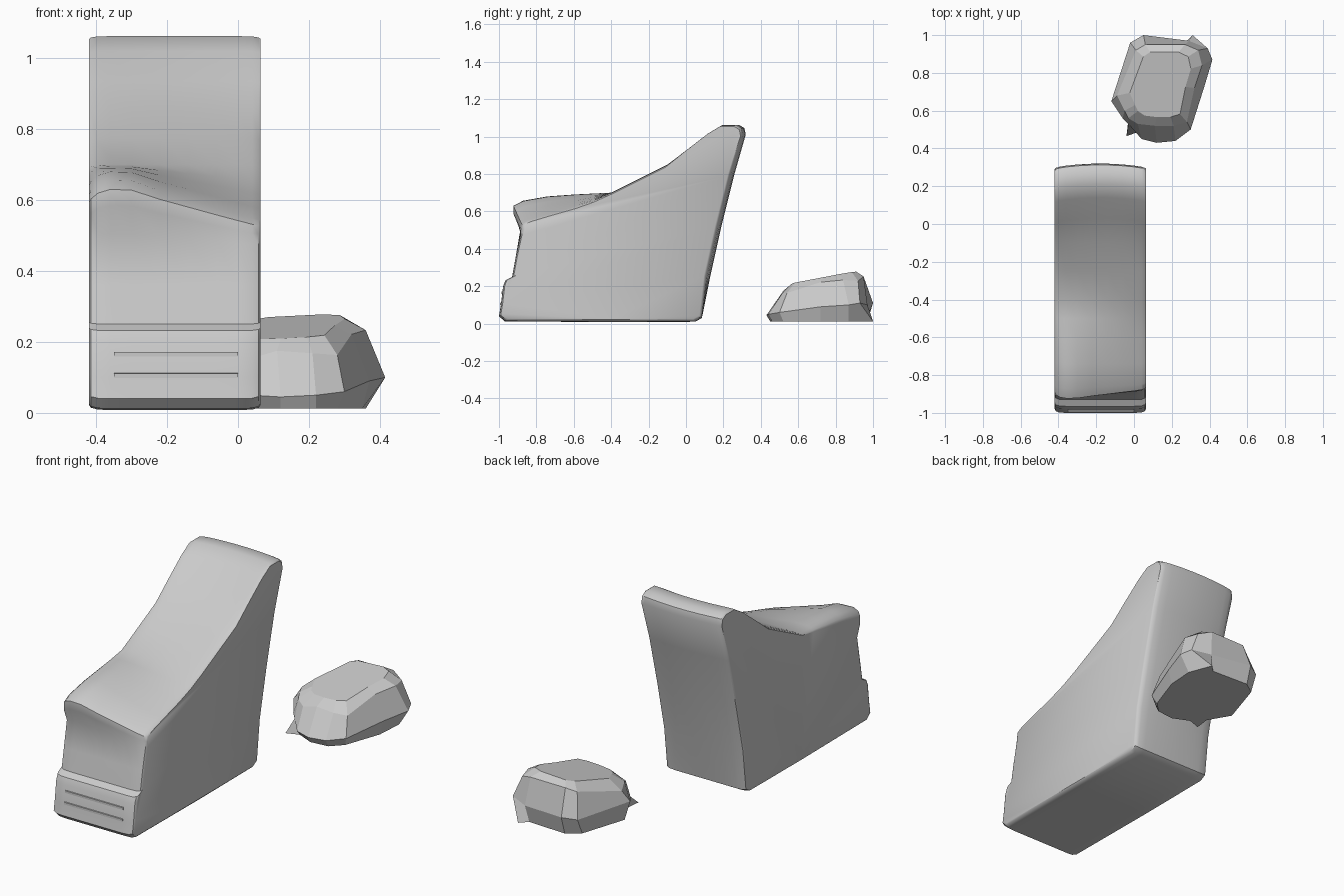
import bpy, bmesh, math


def loft(name, rings, smooth=False):
    """Skin a stack of equal-length closed rings and cap both ends."""
    bm = bmesh.new()
    vs = [[bm.verts.new(p) for p in r] for r in rings]
    n = len(rings[0])
    for a, b in zip(vs, vs[1:]):
        for i in range(n):
            j = (i + 1) % n
            bm.faces.new((a[i], a[j], b[j], b[i]))
    bm.faces.new(vs[0])
    bm.faces.new(vs[-1])
    bmesh.ops.recalc_face_normals(bm, faces=bm.faces)
    me = bpy.data.meshes.new(name)
    bm.to_mesh(me)
    bm.free()
    ob = bpy.data.objects.new(name, me)
    bpy.context.collection.objects.link(ob)
    if smooth:
        bpy.ops.object.select_all(action='DESELECT')
        ob.select_set(True)
        bpy.context.view_layer.objects.active = ob
        bpy.ops.object.shade_smooth_by_angle(angle=math.radians(35))
    return ob


# Body side profile: y, z, forward shift and rise towards the left cushion
PROFILE = [
    (-0.97, 0.012, 0, 0), (-0.4, 0.008, 0, 0), (0.05, 0.01, 0, 0), (0.085, 0.03, 0, 0),
    (0.13, 0.25, 0, 0), (0.19, 0.52, 0, 0), (0.26, 0.8, 0, 0), (0.32, 1.01, 0, 0),
    (0.313, 1.045, 0, 0), (0.285, 1.062, 0, 0), (0.21, 1.062, 0, 0), (0.14, 1.02, 0, 0),
    (0.03, 0.935, 0, 0), (-0.1, 0.85, 0, 0), (-0.25, 0.775, 0, 0), (-0.4, 0.70, 0, 0),
    (-0.5, 0.655, 0, 0.04), (-0.6, 0.62, 0, 0.07), (-0.74, 0.58, 0, 0.1),
    (-0.85, 0.547, -0.02, 0.11), (-0.878, 0.53, -0.045, 0.1), (-0.882, 0.505, -0.04, 0.08),
    (-0.885, 0.475, 0, 0.03), (-0.91, 0.36, 0, 0), (-0.93, 0.25, 0, 0),
    (-0.965, 0.232, 0, 0), (-0.978, 0.2, 0, 0), (-0.99, 0.1, 0, 0), (-1.0, 0.04, 0, 0),
]
# Cross stations: x, left rise amount, edge rounding scale
STATIONS = [
    (-0.42, 0.65, 0.968), (-0.415, 0.75, 0.985), (-0.395, 0.9, 0.997), (-0.36, 1, 1),
    (-0.30, 0.98, 1), (-0.22, 0.72, 1), (-0.14, 0.5, 1), (-0.06, 0.28, 1), (0.0, 0.12, 1),
    (0.04, 0.02, 0.997), (0.058, 0, 0.985), (0.064, 0, 0.968),
]


def body_ring(x, h, s):
    ring = []
    u = (x + 0.178) / 0.242
    for y, z, shift, rise in PROFILE:
        y, z = y + shift * h, z + rise * h
        if y > 0 and z > 0.1:
            y -= 0.02 * u * u
        k = s if z < 0.9 else 1 - (1 - s) * 0.4
        ring.append((x, -0.35 + (y + 0.35) * k, 0.45 + (z - 0.45) * k))
    return ring


loft("wedge_body", [body_ring(*s) for s in STATIONS], smooth=True)

# Shallow bars on the front plinth
for i, z in enumerate((0.105, 0.165)):
    prof = [(0, -0.008), (0, 0.008), (-0.012, 0.006), (-0.012, -0.006)]
    loft(f"front_bar_{i + 1}", [[(x, -0.982 + y + (z - 0.105) * 0.12, z + dz) for y, dz in prof]
                                for x in (-0.35, 0.0)])

# Faceted rock behind the body
BASE = [(0.05, 0.97), (-0.02, 0.92), (-0.10, 0.67), (-0.03, 0.55), (-0.04, 0.465), (0.03, 0.49),
        (0.12, 0.45), (0.22, 0.46), (0.28, 0.52), (0.35, 0.72), (0.36, 0.87), (0.31, 1.0), (0.27, 0.96)]
MID = [(0.05, 1.0), (-0.02, 0.96), (-0.12, 0.65), (-0.06, 0.56), (-0.03, 0.53), (0.04, 0.45),
       (0.12, 0.43), (0.22, 0.44), (0.30, 0.50), (0.37, 0.72), (0.415, 0.87), (0.39, 0.93), (0.29, 0.97)]
MID_Z = [0.11, 0.1, 0.11, 0.08, 0.07, 0.05, 0.045, 0.05, 0.06, 0.09, 0.1, 0.11, 0.1]
TOP = [(0.06, 0.95), (0.01, 0.92), (-0.09, 0.68), (-0.05, 0.6), (-0.03, 0.56), (0.02, 0.53),
       (0.11, 0.52), (0.21, 0.52), (0.28, 0.54), (0.32, 0.72), (0.36, 0.84), (0.34, 0.92), (0.27, 0.95)]
CROWN = [(0.15 + (x - 0.15) * 0.72, 0.75 + (y - 0.75) * 0.8) for x, y in TOP]


def tilt(x, y, low):
    return min(0.272, 0.2 + 0.18 * (y - 0.55) + 0.05 * (x - 0.1)) - low


loft("rock", [
    [(x, y, 0.012) for x, y in BASE],
    [(x, y, z) for (x, y), z in zip(MID, MID_Z)],
    [(x, y, tilt(x, y, 0.02 + 0.012 * (i % 3))) for i, (x, y) in enumerate(TOP)],
    [(x, y, tilt(x, y, -0.006)) for x, y in CROWN],
])
